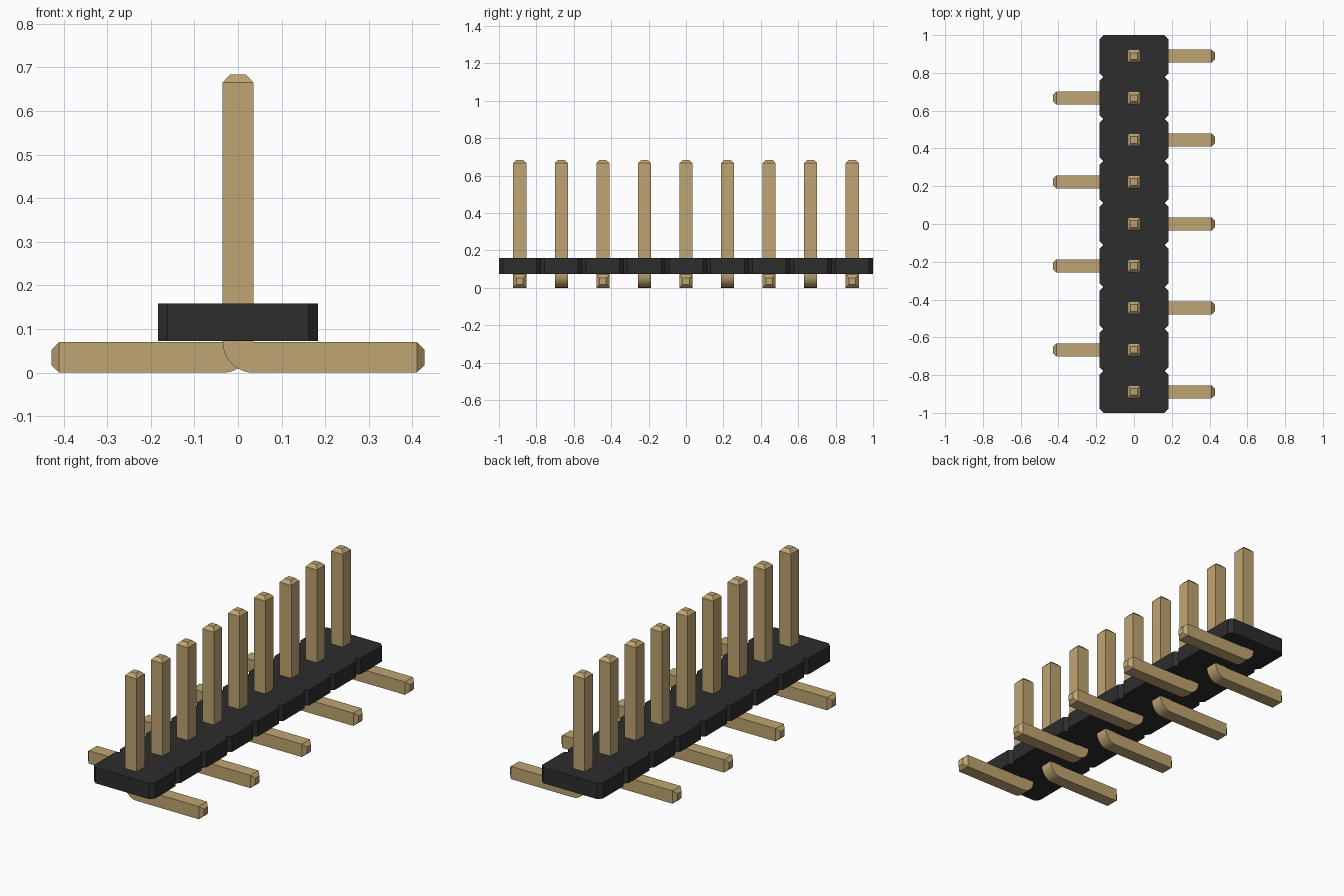
import bpy, bmesh
from math import sin, cos, pi, radians

cube = bpy.data.objects.get("Cube")
if cube:
    bpy.data.objects.remove(cube, do_unlink=True)

COUNT = 9
PITCH = 2 / COUNT
HALF = 0.035            # half thickness of a pin
PIN_TOP, LEG_END = 0.684, 0.428
BODY_X, BODY_LOW, BODY_HIGH = 0.183, 0.073, 0.159
NOTCH = 0.021


def material(name, colour):
    mat = bpy.data.materials.new(name)
    mat.use_nodes = True
    mat.diffuse_color = (*colour, 1)
    mat.node_tree.nodes["Principled BSDF"].inputs["Base Color"].default_value = (*colour, 1)
    return mat


def finish(name, bm, mat):
    bmesh.ops.remove_doubles(bm, verts=bm.verts, dist=1e-5)
    bmesh.ops.recalc_face_normals(bm, faces=bm.faces)
    mesh = bpy.data.meshes.new(name)
    bm.to_mesh(mesh)
    bm.free()
    mesh.materials.append(mat)
    obj = bpy.data.objects.new(name, mesh)
    bpy.context.collection.objects.link(obj)
    bpy.ops.object.select_all(action="DESELECT")
    obj.select_set(True)
    bpy.context.view_layer.objects.active = obj
    bpy.ops.object.shade_smooth_by_angle(angle=radians(25))
    return obj


def make_pin(name, y, side, mat):
    """Square bent pin, swept from its upright tip to the end of its leg."""
    tip, cut = HALF * 0.5, 0.018
    # each section: outer (x, z), inner (x, z), half width along y
    sections = [((-tip, PIN_TOP), (tip, PIN_TOP), tip),
                ((-HALF, PIN_TOP - cut), (HALF, PIN_TOP - cut), HALF)]
    for i in range(13):                      # rounded bend about the inner corner
        a = pi / 2 * i / 12
        outer = (HALF - 2 * HALF * cos(a), 2 * HALF * (1 - sin(a)))
        sections.append((outer, (HALF, 2 * HALF), HALF))
    sections += [((LEG_END - cut, 0), (LEG_END - cut, 2 * HALF), HALF),
                 ((LEG_END, HALF - tip), (LEG_END, HALF + tip), tip)]

    bm = bmesh.new()
    rings = []
    for (ox, oz), (ix, iz), w in sections:
        corners = [(ox, -w, oz), (ix, -w, iz), (ix, w, iz), (ox, w, oz)]
        rings.append([bm.verts.new((side * cx, y + cy, cz)) for cx, cy, cz in corners])
    for a, b in zip(rings, rings[1:]):
        for k in range(4):
            n = (k + 1) % 4
            if (a[k].co - b[k].co).length + (a[n].co - b[n].co).length > 1e-5:
                bm.faces.new((a[k], a[n], b[n], b[k]))
    bm.faces.new(rings[0])
    bm.faces.new(rings[-1])
    return finish(name, bm, mat)


def make_body(mat):
    """Strip with bevelled corners on each cell, giving V notches between cells."""
    right = []
    for i in range(COUNT):
        low, high = -1 + i * PITCH, -1 + (i + 1) * PITCH
        if i == 0:
            right.append((BODY_X - NOTCH, low))
        right += [(BODY_X, low + NOTCH), (BODY_X, high - NOTCH), (BODY_X - NOTCH, high)]
    outline = right + [(-x, y) for x, y in reversed(right)]
    bm = bmesh.new()
    base = bm.faces.new([bm.verts.new((x, y, BODY_LOW)) for x, y in outline])
    top = bmesh.ops.extrude_face_region(bm, geom=[base])["geom"]
    bmesh.ops.translate(bm, vec=(0, 0, BODY_HIGH - BODY_LOW),
                        verts=[v for v in top if isinstance(v, bmesh.types.BMVert)])
    return finish("housing_strip", bm, mat)


gold = material("pale gold", (0.52, 0.374, 0.168))
black = material("black plastic", (0.026, 0.026, 0.026))

make_body(black)
for i in range(COUNT):
    make_pin(f"pin_{i + 1}", -1 + (i + 0.5) * PITCH, 1 if i % 2 == 0 else -1, gold)
